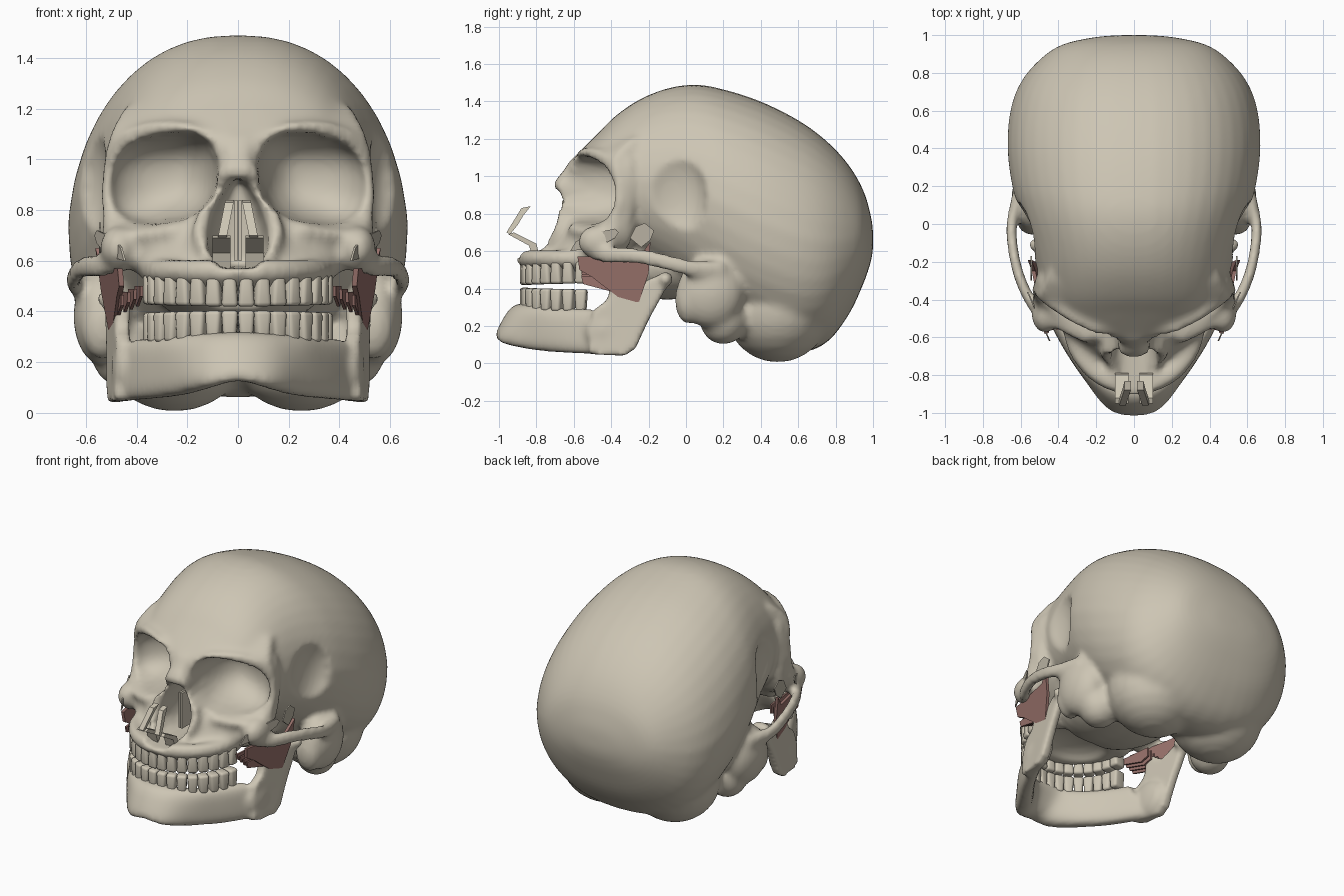
import bpy, bmesh, math
from mathutils import Vector, Matrix

if "Cube" in bpy.data.objects:
    bpy.data.objects.remove(bpy.data.objects["Cube"])


def material(name, rgb):
    m = bpy.data.materials.new(name)
    m.use_nodes = True
    m.diffuse_color = (*rgb, 1)
    m.node_tree.nodes["Principled BSDF"].inputs["Base Color"].default_value = (*rgb, 1)
    return m


BONE = material("bone", (0.61, 0.56, 0.455))
CARTILAGE = material("dull cartilage", (0.48, 0.44, 0.36))
MUSCLE = material("muscle red", (0.32, 0.17, 0.15))


def spline(rows, k=5):
    """Catmull-Rom interpolation of equal-length tuples."""
    out = []
    for i in range(len(rows) - 1):
        quad = list(zip(rows[max(i - 1, 0)], rows[i], rows[i + 1], rows[min(i + 2, len(rows) - 1)]))
        for j in range(k):
            t = j / k
            out.append(tuple(b + 0.5 * t * (c - a + t * (2*a - 5*b + 4*c - d + t * (3*(b - c) + d - a)))
                             for a, b, c, d in quad))
    return out + [tuple(rows[-1])]


def loft(bm, rings):
    loops = [[bm.verts.new(p) for p in r] for r in rings]
    n = len(loops[0])
    for a, b in zip(loops, loops[1:]):
        for i in range(n):
            bm.faces.new((a[i], a[(i + 1) % n], b[(i + 1) % n], b[i]))
    bm.faces.new(loops[0])
    bm.faces.new(loops[-1])


def oval(n, count=40):
    """Superellipse outline as unit pairs."""
    for i in range(count):
        a = 2 * math.pi * i / count
        c, s = math.cos(a), math.sin(a)
        yield (math.copysign(abs(c) ** (2 / n), c), math.copysign(abs(s) ** (2 / n), s))


def balls(bm, centre, radii, seg=24):
    """Mirrored pair of ellipsoids."""
    for s in (1, -1):
        place = Matrix.Translation((s * centre[0], centre[1], centre[2]))
        bmesh.ops.create_uvsphere(bm, u_segments=seg, v_segments=seg // 2, radius=1,
                                  matrix=place @ Matrix.Diagonal((*radii, 1)))


def chain(bm, path, *radii):
    """Mirrored rod made of overlapping balls."""
    for p in spline(path):
        balls(bm, p, radii, 10)


def slab(bm, pts, x_of, thick):
    """Mirrored plate drawn in y and z, with x given by a rule."""
    for s in (1, -1):
        loft(bm, [[(s * (x_of(y, z) + d), y, z) for y, z in pts] for d in (0, thick)])


def finish(name, bm, mat, smooth=False):
    bmesh.ops.recalc_face_normals(bm, faces=bm.faces)
    for f in bm.faces:
        f.smooth = smooth
    me = bpy.data.meshes.new(name)
    bm.to_mesh(me)
    bm.free()
    me.materials.append(mat)
    ob = bpy.data.objects.new(name, me)
    bpy.context.scene.collection.objects.link(ob)
    return ob


def fuse(ob, voxel, rounds):
    """Merge overlapping shells into one soft surface and keep the result."""
    m = ob.modifiers.new("fuse", "REMESH")
    m.mode, m.voxel_size, m.use_smooth_shade = "VOXEL", voxel, True
    m = ob.modifiers.new("soften", "SMOOTH")
    m.factor, m.iterations = 0.5, rounds
    view = bpy.context.evaluated_depsgraph_get()
    me = bpy.data.meshes.new_from_object(ob.evaluated_get(view))
    ob.modifiers.clear()
    ob.data = me
    me.materials.clear()
    me.materials.append(BONE)


def arch(t):
    """Point on the curve that the teeth follow."""
    return .335 * math.sin(t), -.51 - .35 * math.cos(t)


# Braincase: y, half width, top, bottom
bm = bmesh.new()
case = [(-.62, .10, 1.08, .95), (-.56, .29, 1.14, .90), (-.48, .40, 1.22, .80), (-.38, .47, 1.32, .66),
        (-.25, .51, 1.41, .55), (-.10, .55, 1.47, .45), (.05, .60, 1.49, .34), (.20, .645, 1.465, .24),
        (.40, .67, 1.40, .12), (.60, .655, 1.30, .06), (.75, .60, 1.19, .11), (.87, .50, 1.06, .26),
        (.95, .38, .92, .43), (.99, .20, .78, .55), (1.0, .06, .70, .62)]
loft(bm, [[(w * u * (1 - .1 * max(v, 0)), y, (t + b) / 2 + (t - b) / 2 * v) for u, v in oval(2.3)]
          for y, w, t, b in spline(case)])
balls(bm, (.25, .49, .28), (.30, .28, .275))
balls(bm, (.54, .13, .38), (.11, .18, .19))
balls(bm, (.45, .20, .24), (.13, .13, .14))
balls(bm, (.53, .01, .34), (.09, .07, .13))
balls(bm, (.05, -.10, .52), (.30, .40, .18))

# Face: z, half width, middle y, side y, back y, curve power
face = [(1.21, .45, -.47, -.28, -.1, 2.2), (1.12, .50, -.575, -.37, -.2, 2), (1.04, .52, -.61, -.38, -.25, 2),
        (.95, .525, -.62, -.37, -.26, 1.7), (.80, .525, -.65, -.37, -.26, 1.6), (.70, .545, -.70, -.40, -.28, 1.6),
        (.61, .51, -.76, -.43, -.32, 1.7), (.55, .40, -.81, -.48, -.38, 2.2), (.48, .35, -.85, -.50, -.45, 2.4)]
rings = []
for z, w, ym, ys, yb, p in spline(face):
    front = [(w * i / 12, ym + (ys - ym) * abs(i / 12) ** p, z) for i in range(-12, 13)]
    rings.append(front + [(w * .9, yb, z), (-w * .9, yb, z)])
loft(bm, rings)

# Brow, socket rim, cheekbone, nasal bridge, nose rim, gum line, cheek arches
chain(bm, [(.05, -.59, 1.04), (.2, -.555, 1.12), (.36, -.475, 1.12), (.48, -.385, 1.06), (.505, -.36, .97),
           (.515, -.36, .85), (.49, -.42, .73), (.4, -.53, .70), (.25, -.61, .72)], .03, .03, .03)
chain(bm, [(.47, -.31, 1.06), (.485, -.31, .95), (.485, -.32, .8), (.47, -.36, .68)], .045, .045, .05)
balls(bm, (.47, -.47, .65), (.075, .11, .09))
chain(bm, [(.02, -.59, 1.06), (.02, -.63, 1.0), (.025, -.67, .955)], .042, .042, .042)
chain(bm, [(.06, -.655, .95), (.12, -.655, .82), (.155, -.69, .7), (.09, -.75, .595)], .03, .03, .03)
chain(bm, [(*arch(math.radians(a)), .56) for a in range(0, 90, 14)], .05, .05, .05)
chain(bm, [(.46, -.5, .6), (.54, -.42, .58), (.61, -.27, .575), (.645, -.1, .54), (.645, .02, .51),
           (.61, .18, .5)], .032, .04, .05)
skull = finish("skull", bm, BONE)
fuse(skull, .02, 2)


def bowl(*offsets):
    """Depth of a round hollow: one at the middle, none at the rim."""
    return math.sqrt(max(0, 1 - sum(o * o for o in offsets)))


# Press the hollows into the surface
for v in skull.data.vertices:
    x, y, z = abs(v.co.x), v.co.y, v.co.z
    # Eye sockets
    u = (x - .29) / .21
    d = bowl(abs(u) ** 1.25, abs((z - .925 + .14 * (x - .29)) / .175) ** 1.25)
    if d:
        v.co.y = max(y, -.62 + .53 * (x - .08) + .25 * d * (1 - .45 * u))
    # Nose opening
    t = (z - .57) / .36
    if 0 < t < 1:
        d = bowl((x / (.235 * t ** .35 * (1 - t) ** .75)) ** 2)
        if d:
            v.co.y = max(v.co.y, -.72 + .24 * d)
    # Temples
    d = bowl((y + .08) / .19, (z - .9) / .27)
    if d and x > .62 - .115 * d:
        v.co.x = math.copysign(.62 - .115 * d, v.co.x)
    # Palate
    d = bowl(x / .24, (y + .6) / .19)
    if d and .4 < z < .53:
        v.co.z = max(z, .46 + .08 * d)
fuse(skull, .017, 3)

# Jaw body: lower edge point, upper edge point, half thickness
bm = bmesh.new()
half = [(.11, -.95, .10, .11, -.85, .315, .06), (.22, -.80, .07, .22, -.775, .305, .055),
        (.345, -.62, .055, .305, -.66, .295, .05), (.455, -.42, .045, .40, -.50, .29, .045)]
rows = [(-a, b, c, -d, e, f, g) for a, b, c, d, e, f, g in reversed(half)]
rows = spline(rows + [(0, -.975, .125, 0, -.87, .32, .065)] + half)
rings = []
for i, r in enumerate(rows):
    p, q = rows[max(i - 1, 0)], rows[min(i + 1, len(rows) - 1)]
    side = Vector((q[1] - p[1], p[0] - q[0], 0)).normalized() * r[6]
    low, high = Vector(r[:3]), Vector(r[3:6])
    rings.append([(low + high) / 2 + side * u + (high - low) / 2 * v for u, v in oval(3, 24)])
loft(bm, rings)
ramus = [(-.52, .05), (-.33, .04), (-.27, .08), (-.2, .23), (-.09, .43), (-.12, .48), (-.2, .45), (-.27, .41),
         (-.35, .46), (-.4, .44), (-.42, .34), (-.5, .28)]
slab(bm, ramus, lambda y, z: .45 + .15 * (y + .35) - .06 * (z - .1), .06)
balls(bm, (.49, -.11, .45), (.07, .04, .04))
balls(bm, (.45, -.40, .17), (.05, .14, .12))
jaw = finish("jaw", bm, BONE)
fuse(jaw, .016, 5)

# Teeth along both arches
for name, mid, up in (("upper_teeth", .478, 1), ("lower_teeth", .345, -1)):
    bm = bmesh.new()
    for i in range(-8, 8):
        t = math.radians((i + .5) * 10.9)
        back = abs(t) / 1.5
        turn = math.atan2(.35 * math.sin(t), .335 * math.cos(t))
        made = bmesh.ops.create_cube(bm, size=1)["verts"]
        for v in made:
            if v.co.z * up > 0:
                v.co.x *= .75
        place = Matrix.Translation((*arch(t), mid + up * .01 * back))
        bmesh.ops.transform(bm, verts=made, matrix=place @ Matrix.Rotation(turn, 4, "Z")
                            @ Matrix.Diagonal((.066, .055 + .03 * back, .12, 1)))
    teeth = finish(name, bm, BONE, True)
    m = teeth.modifiers.new("round", "BEVEL")
    m.width, m.segments = .016, 3

# Chewing muscles
bm = bmesh.new()
sheet = [(-.58, .57), (-.57, .5), (-.5, .46), (-.45, .42), (-.37, .36), (-.33, .31), (-.25, .33), (-.2, .48),
         (-.19, .65), (-.25, .57)]
slab(bm, sheet, lambda y, z: .51 + .2 * (y + .3) - .12 * (.56 - z), .02)
fibre = [(-.56, .5), (-.55, .46), (-.4, .42), (-.34, .44), (-.34, .5)]
for k in range(4):
    slab(bm, [(y, z - .012 * k) for y, z in fibre], lambda y, z: .39 + .025 * k + .1 * (y + .4), .012)
finish("chewing_muscles", bm, MUSCLE)

# Loose plates by the cheeks and temples
bm = bmesh.new()
slab(bm, [(-.62, .6), (-.59, .65), (-.52, .69), (-.38, .72), (-.36, .7), (-.38, .67), (-.47, .62)],
     lambda y, z: .505 + .45 * (y + .48), .008)
slab(bm, [(-.3, .67), (-.27, .73), (-.22, .75), (-.17, .71), (-.19, .66), (-.24, .62)],
     lambda y, z: .54, .008)
finish("cheek_plates", bm, CARTILAGE)

# Nose cartilage and septum
bm = bmesh.new()
slab(bm, [(-.83, .84), (-.88, .83), (-.91, .78), (-.96, .7), (-.94, .69), (-.9, .74), (-.87, .79)],
     lambda y, z: .015 + .2 * (.84 - z), .035)
slab(bm, [(-.62, .6), (-.62, .84), (-.48, .84), (-.48, .6)], lambda y, z: .002, .012)
slab(bm, [(-.95, .69), (-.92, .7), (-.8, .64), (-.79, .6), (-.82, .57), (-.84, .63)], lambda y, z: .03, .07)
finish("nose_cartilage", bm, BONE)
